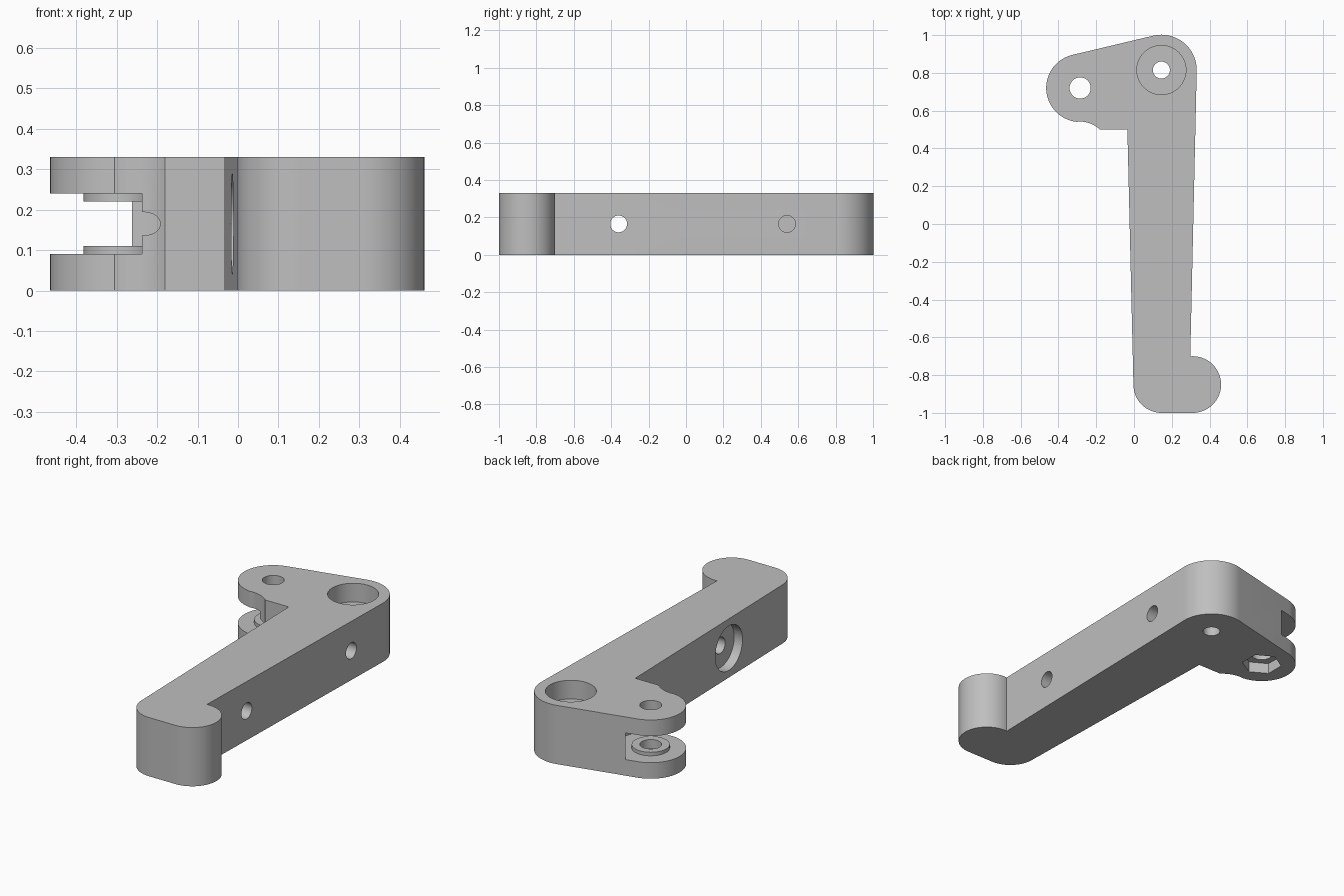
import bpy
import bmesh
from math import sin, cos, pi, radians
from mathutils import Matrix, Vector

if "Cube" in bpy.data.objects:
    bpy.data.objects.remove(bpy.data.objects["Cube"], do_unlink=True)

H = 0.33
MID = H / 2
PIVOT = (-0.285, 0.72)
HEAD = (0.145, 0.815)

grey = bpy.data.materials.new("plain_grey")
grey.use_nodes = True
COLOUR = (0.52, 0.52, 0.52, 1)
grey.diffuse_color = COLOUR
grey.node_tree.nodes["Principled BSDF"].inputs["Base Color"].default_value = COLOUR


def make_object(name, bm):
    bmesh.ops.recalc_face_normals(bm, faces=bm.faces)
    mesh = bpy.data.meshes.new(name)
    bm.to_mesh(mesh)
    bm.free()
    mesh.materials.append(grey)
    obj = bpy.data.objects.new(name, mesh)
    bpy.context.collection.objects.link(obj)
    return obj


def arc(centre, r, start, end, steps=24):
    angles = [radians(start + (end - start) * i / steps) for i in range(steps + 1)]
    return [(centre[0] + r * cos(a), centre[1] + r * sin(a)) for a in angles]


def prism(name, outline, z0, z1):
    bm = bmesh.new()
    face = bm.faces.new([bm.verts.new((x, y, z0)) for x, y in outline])
    top = bmesh.ops.extrude_face_region(bm, geom=[face])["geom"]
    bmesh.ops.translate(bm, vec=(0, 0, z1 - z0),
                        verts=[v for v in top if isinstance(v, bmesh.types.BMVert)])
    return make_object(name, bm)


def rod(name, start, end, r1, r2=None, sides=64):
    """Cylinder or cone between two points."""
    start, end = Vector(start), Vector(end)
    axis = end - start
    turn = axis.to_track_quat("Z", "Y").to_matrix().to_4x4()
    bm = bmesh.new()
    bmesh.ops.create_cone(bm, cap_ends=True, segments=sides, radius1=r1,
                          radius2=r1 if r2 is None else r2, depth=axis.length,
                          matrix=Matrix.Translation((start + end) / 2) @ turn)
    return make_object(name, bm)


def upright(name, centre, z0, z1, r, sides=64):
    return rod(name, (*centre, z0), (*centre, z1), r, sides=sides)


def across(name, y, x0, x1, r1, r2=None):
    return rod(name, (x0, y, MID), (x1, y, MID), r1, r2)


def cut(target, cutters):
    bpy.context.view_layer.objects.active = target
    for cutter in cutters:
        cutter.hide_render = True
        mod = target.modifiers.new("cut", "BOOLEAN")
        mod.operation = "DIFFERENCE"
        mod.solver = "EXACT"
        mod.object = cutter
        bpy.ops.object.modifier_apply(modifier=mod.name)
        bpy.data.objects.remove(cutter, do_unlink=True)


def smooth(obj):
    bpy.ops.object.select_all(action="DESELECT")
    obj.select_set(True)
    bpy.context.view_layer.objects.active = obj
    bpy.ops.object.shade_smooth_by_angle(angle=radians(25))


# Lever body: rounded head, pivot lobe, relief scoop, tapered arm, foot
outline = arc(HEAD, 0.187, -1, 103)
outline += arc(PIVOT, 0.18, 103, 263, 36)
outline += arc((-0.285, 0.392), 0.15, 98, 46, 16)
outline += [(-0.035, 0.5)]
outline += arc((0.147, -0.85), 0.15, 180, 270)
outline += arc((0.311, -0.85), 0.15, -90, 95, 36)
body = prism("lever_body", outline, 0, H)

cut(body, [
    # Round fork slot around the pivot
    upright("fork_slot", PIVOT, 0.09, 0.24, 0.192, 96),
    # Head bore with counterbore from above
    upright("head_hole", HEAD, -0.1, 0.5, 0.045),
    upright("head_counterbore", HEAD, 0.225, 0.5, 0.13),
    # Pivot hole with a hex nut pocket underneath
    upright("pivot_hole", PIVOT, -0.1, 0.5, 0.056),
    upright("nut_pocket", PIVOT, -0.1, 0.06, 0.105, 6),
    # Arm cross hole with counterbore on the inner side
    across("arm_hole", -0.36, -0.3, 0.6, 0.045),
    across("arm_counterbore", -0.36, -0.2, 0.04, 0.125),
    # Tapered cross hole reaching the slot
    across("adjuster_hole", 0.54, -0.31, 0.6, 0.03),
    across("adjuster_taper", 0.54, 0.1, 0.16, 0.029, 0.045),
    across("adjuster_entry", 0.54, 0.159, 0.6, 0.045),
])
smooth(body)

# Raised bearing rings on both fork faces
for name, z0, z1 in (("lower_bearing_ring", 0.09, 0.11), ("upper_bearing_ring", 0.22, 0.24)):
    ring = upright(name, PIVOT, z0, z1, 0.097)
    cut(ring, [upright("ring_hole", PIVOT, z0 - 0.1, z1 + 0.1, 0.056)])
    smooth(ring)
